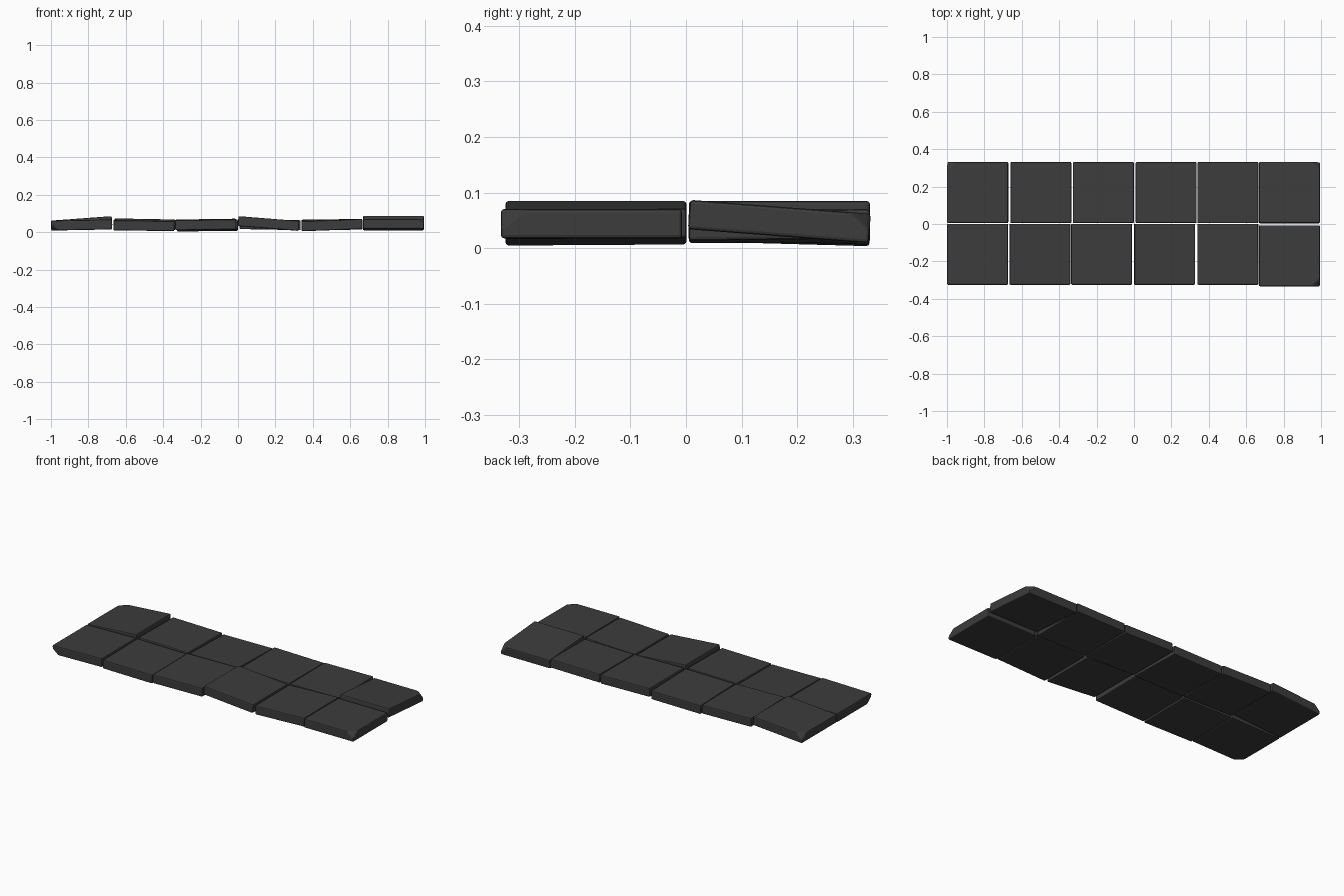
import bpy, bmesh
from math import atan2
from mathutils import Euler, Vector

cube = bpy.data.objects.get("Cube")
if cube:
    bpy.data.objects.remove(cube, do_unlink=True)

SIZE, THICK = 0.326, 0.053

stone = bpy.data.materials.new("dark_grey_stone")
stone.use_nodes = True
colour = (0.045, 0.045, 0.045, 1)
stone.diffuse_color = colour
bsdf = stone.node_tree.nodes["Principled BSDF"]
bsdf.inputs["Base Color"].default_value = colour
bsdf.inputs["Roughness"].default_value = 0.9


def add_tile(name, centre, rise_x, rise_y, chip=None):
    """A bevelled square slab; rises are height gains across the tile."""
    bm = bmesh.new()
    bmesh.ops.create_cube(bm, size=1)
    bmesh.ops.scale(bm, vec=(SIZE, SIZE, THICK), verts=bm.verts)
    # broken corner: slice it off on a slant
    if chip:
        normal = Vector(chip).normalized()
        corner = Vector((chip[0] * SIZE, chip[1] * SIZE,
                         THICK if chip[2] > 0 else -THICK)) / 2
        cut = bmesh.ops.bisect_plane(
            bm, geom=bm.verts[:] + bm.edges[:] + bm.faces[:],
            plane_co=corner - normal * 0.022, plane_no=normal, clear_outer=True)
        rim = [e for e in cut["geom_cut"] if isinstance(e, bmesh.types.BMEdge)]
        bmesh.ops.contextual_create(bm, geom=rim)
    bmesh.ops.recalc_face_normals(bm, faces=bm.faces)
    mesh = bpy.data.meshes.new(name)
    bm.to_mesh(mesh)
    bm.free()
    mesh.materials.append(stone)
    tile = bpy.data.objects.new(name, mesh)
    bpy.context.collection.objects.link(tile)
    tile.location = centre
    tile.rotation_euler = Euler((atan2(rise_y, SIZE), -atan2(rise_x, SIZE), 0))
    bevel = tile.modifiers.new("worn_edges", "BEVEL")
    bevel.width = 0.006
    bevel.segments = 2
    bevel.limit_method = 'ANGLE'


# each tile: centre x, centre height, rise along x, rise along y
front_row = [(-0.836, 0.038, 0.006, 0.0), (-0.503, 0.036, -0.004, 0.004),
             (-0.173, 0.041, 0.005, 0.004), (0.163, 0.046, -0.026, 0.0),
             (0.502, 0.038, 0.012, 0.002), (0.831, 0.044, 0.0, 0.0)]
back_row = [(-0.836, 0.047, 0.024, 0.0), (-0.498, 0.042, -0.006, -0.004),
            (-0.164, 0.036, 0.003, -0.009), (0.172, 0.040, -0.006, 0.0),
            (0.502, 0.040, 0.004, 0.004), (0.831, 0.048, 0.0, -0.025)]
chips = {("front", 1): (-1, -1, -1.2), ("front", 6): (1, -1, 1.2),
         ("back", 1): (-1, 1, 1.2), ("back", 6): (1, 1, 1.2)}

for row, tiles, y in (("front", front_row, -0.162), ("back", back_row, 0.168)):
    for i, (x, z, rise_x, rise_y) in enumerate(tiles, 1):
        shift = -0.008 if (row, i) == ("front", 6) else 0
        add_tile(f"{row}_paving_tile_{i}", (x, y + shift, z),
                 rise_x, rise_y, chips.get((row, i)))
